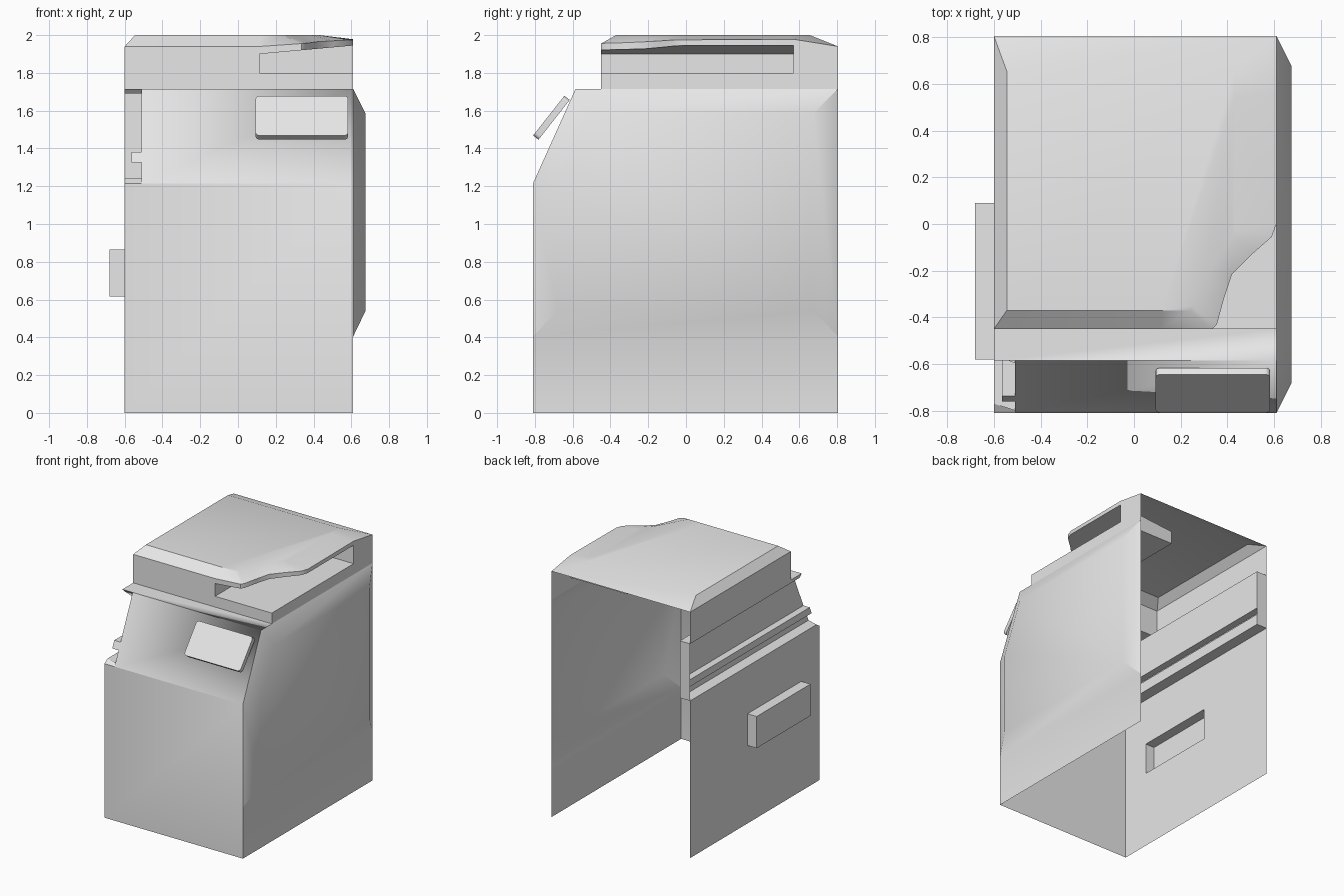
import bpy, bmesh, math
from mathutils import Matrix, Vector

cube = bpy.data.objects.get("Cube")
if cube:
    bpy.data.objects.remove(cube, do_unlink=True)

grey = bpy.data.materials.new("light_grey")
grey.use_nodes = True
colour = (0.8, 0.8, 0.8, 1)
grey.diffuse_color = colour
grey.node_tree.nodes["Principled BSDF"].inputs["Base Color"].default_value = colour

# Main outline of the cabinet
L, R, F, B = -0.6, 0.61, -0.81, 0.805
SHOULDER, DECK = 1.215, 1.715      # top of front wall, top of cabinet
DECK_Y, LID_Y = -0.585, -0.45      # front edges of deck and lid
IN = -0.51                         # depth of the side channel
RIM = 1.94


def finish(name, bm):
    mesh = bpy.data.meshes.new(name)
    bm.to_mesh(mesh)
    bm.free()
    mesh.materials.append(grey)
    ob = bpy.data.objects.new(name, mesh)
    bpy.context.collection.objects.link(ob)
    bpy.ops.object.select_all(action='DESELECT')
    ob.select_set(True)
    bpy.context.view_layer.objects.active = ob
    bpy.ops.object.shade_smooth_by_angle(angle=math.radians(30))
    return ob


def shell(name, faces, out):
    """Thin surface from polygons, with normals turned towards out."""
    bm = bmesh.new()
    for f in faces:
        bm.faces.new([bm.verts.new(p) for p in f])
    bmesh.ops.remove_doubles(bm, verts=bm.verts[:], dist=0.0005)
    bmesh.ops.recalc_face_normals(bm, faces=bm.faces[:])
    total = sum((f.normal * f.calc_area() for f in bm.faces), Vector())
    if total.dot(Vector(out)) < 0:
        bmesh.ops.reverse_faces(bm, faces=bm.faces[:])
    return finish(name, bm)


def bridge(a, b, closed=True):
    """Quads between two point lists of equal length."""
    n = len(a)
    return [[a[i], a[(i + 1) % n], b[(i + 1) % n], b[i]]
            for i in range(n if closed else n - 1)]


def at_x(x, pts):
    return [(x, y, z) for y, z in pts]


def at_y(y, pts):
    return [(x, y, z) for x, z in pts]


def slope_y(z):
    t = min(max((z - SHOULDER) / (DECK - SHOULDER), 0), 1)
    return F + t * (DECK_Y - F)


# Front wall, sloped fascia and deck
def strip(x0, x1, a, b):
    return [(x0, *a), (x1, *a), (x1, *b), (x0, *b)]


shell("front_wall", [
    strip(L, R, (F, 0), (F, SHOULDER)),
    strip(IN, R, (F, SHOULDER), (DECK_Y, DECK)),
    strip(L, R, (DECK_Y, DECK), (LID_Y, DECK))], (0, -1, 0))

# Right side with its raised panel
base = at_x(R, [(F, 0.405), (B, 0.405), (B, DECK), (DECK_Y, DECK), (F, SHOULDER)])
raised = at_x(0.675, [(-0.68, 0.54), (0.675, 0.54), (0.675, 1.585),
                      (-0.505, 1.585), (-0.68, 1.19)])
shell("right_side_panel", bridge(base, raised) + [
    raised, at_x(R, [(F, 0), (B, 0), (B, 0.405), (F, 0.405)])], (1, 0, 0))

# Left wall with a hollow handle box
FLOOR, CEIL = 1.24, 1.69
ys, zs = [F, -0.58, 0.09, B], [0, 0.615, 0.865, SHOULDER]
wall = [at_x(L, [(ys[i], zs[j]), (ys[i + 1], zs[j]),
                 (ys[i + 1], zs[j + 1]), (ys[i], zs[j + 1])])
        for i in range(3) for j in range(3) if (i, j) != (1, 1)]
wall.append(at_x(L, [(F, SHOULDER), (B, SHOULDER), (B, FLOOR), (-0.77, FLOOR)]))
hole = [(ys[1], zs[1]), (ys[2], zs[1]), (ys[2], zs[2]), (ys[1], zs[2])]
shell("left_wall", wall, (-1, 0, 0))
shell("left_handle", bridge(at_x(L, hole), at_x(-0.68, hole)) + [at_x(-0.68, hole)],
      (-1, 0, 0))

# Side channel with a rail along its back
profile = [(L, FLOOR), (IN, FLOOR), (IN, 1.325), (-0.565, 1.325),
           (-0.565, 1.38), (IN, 1.38), (IN, CEIL), (L, CEIL), (L, DECK)]
front = [(x, slope_y(z), z) for x, z in profile]
front[0], front[7] = (L, -0.77, FLOOR), (L, -0.56, CEIL)
back = at_y(B, profile)
shell("side_channel", bridge(front, back, closed=False) + [
    front[2:6],
    strip(L, IN, (F, SHOULDER), (-0.77, FLOOR)),
    strip(L, IN, (DECK_Y, DECK), (-0.56, CEIL))], (-1, 0, 0))
shell("channel_end", [at_y(B, [(L, FLOOR), (IN, FLOOR), (IN, CEIL), (L, CEIL)])],
      (0, 1, 0))

# Walls under the lid
TX, TY, TZ = 0.115, 0.57, 1.8      # output tray corner and floor height
shell("lid_front_wall", [at_y(LID_Y, [
    (L, DECK), (R, DECK), (R, TZ), (TX, TZ), (TX, 1.9), (TX, RIM), (L, RIM)])],
    (0, -1, 0))
shell("lid_right_wall", [at_x(R, [
    (LID_Y, DECK), (B, DECK), (B, RIM), (TY, 1.978), (TY, TZ), (LID_Y, TZ)])],
    (1, 0, 0))
shell("lid_left_wall", [at_x(L, [
    (LID_Y, DECK), (B, DECK), (B, RIM), (LID_Y, RIM)])], (-1, 0, 0))


# Lid with a curved cut-out above the tray
def under(x, y):
    return (x, y, 1.9 + 0.045 * (x - TX) / (R - TX))


rim = [(L, B, RIM), (L, LID_Y, RIM), (TX, LID_Y, RIM), (0.335, LID_Y, 1.955),
       (0.355, -0.43, 1.957), (0.385, -0.32, 1.96), (0.42, -0.215, 1.965),
       (0.505, -0.13, 1.97), (0.59, -0.055, 1.975), (R, 0, 1.975),
       (R, TY, 1.978), (R, B, RIM)]
plate = [(-0.545, 0.655), (-0.545, -0.37), (0.12, -0.37), (0.24, -0.37),
         (0.25, -0.352), (0.285, -0.29), (0.33, -0.209), (0.38, -0.119),
         (0.42, -0.048), (0.43, -0.03), (0.43, 0.54), (0.43, 0.655)]
plate = [(x, y, 2) for x, y in plate]
shell("lid_top", bridge(rim, plate) + [plate], (0, 0, 1))
lip = [under(x, y) for x, y, z in rim[2:11]]
shell("lid_lip", bridge(rim[2:11], lip, closed=False), (1, -1, 0))
shell("lid_underside", [lip + [under(TX, TY)]], (0, 0, -1))

# Output tray
shell("output_tray", [
    [(TX, LID_Y, TZ), (R, LID_Y, TZ), (R, TY, TZ), (TX, TY, TZ)],
    at_x(TX, [(LID_Y, TZ), (TY, TZ), (TY, 1.9), (LID_Y, 1.9)]),
    [(TX, TY, TZ), (R, TY, TZ), under(R, TY), under(TX, TY)]], (0, 0, 1))

# Tilted control panel with rounded corners
bm = bmesh.new()
bmesh.ops.create_cube(bm, size=1)
bmesh.ops.scale(bm, vec=(0.49, 0.267, 0.036), verts=bm.verts[:])
corners = [e for e in bm.edges
           if abs(e.verts[0].co.z - e.verts[1].co.z) > 0.01]
bmesh.ops.bevel(bm, geom=corners, offset=0.022, segments=4, profile=0.5,
                affect='EDGES')
bm.transform(Matrix.Translation((0.338, -0.7125, 1.5625))
             @ Matrix.Rotation(math.radians(51.8), 4, 'X'))
finish("control_panel", bm)
